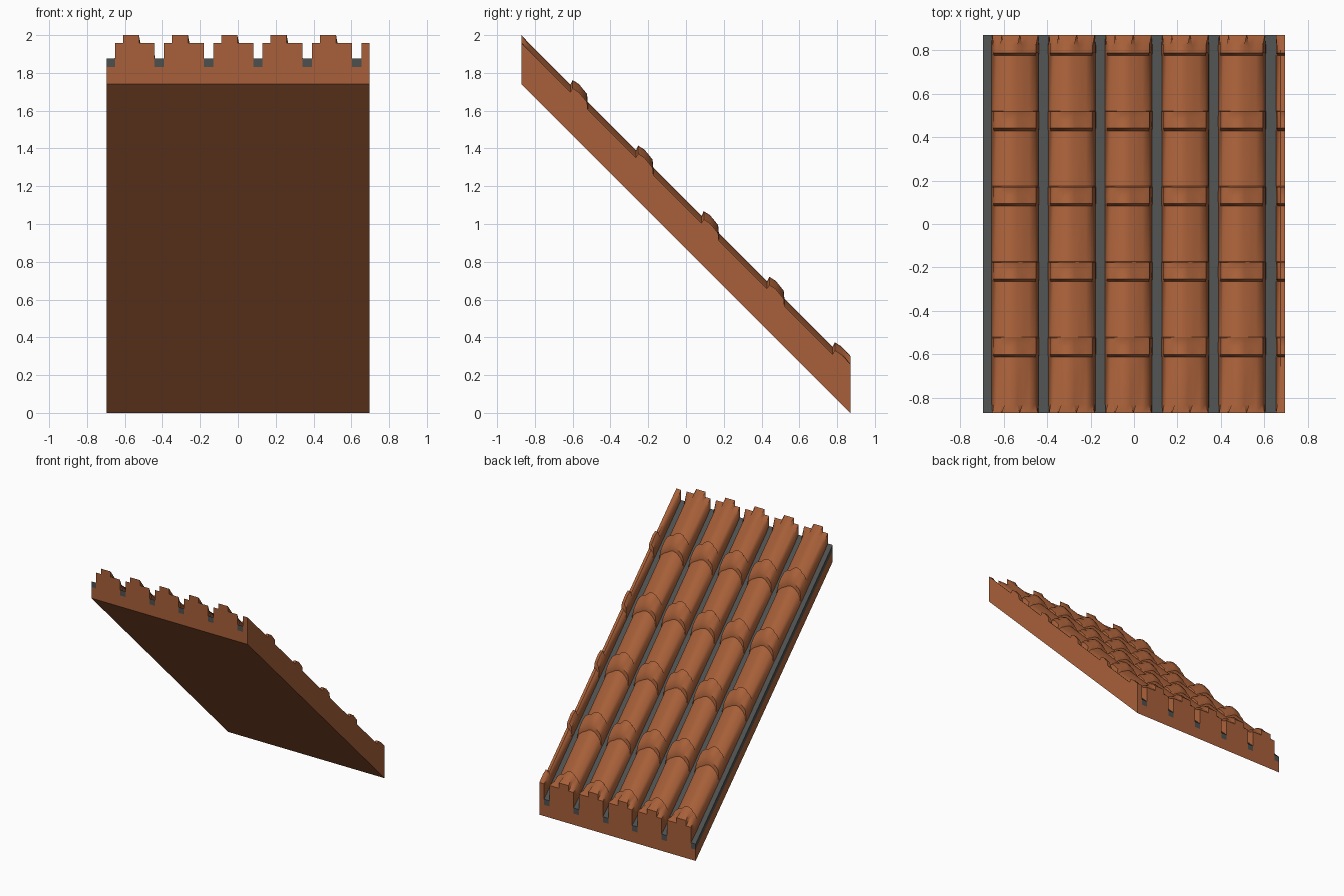
import bpy, bmesh, math

if "Cube" in bpy.data.objects:
    bpy.data.objects.remove(bpy.data.objects["Cube"], do_unlink=True)

HALF_X, HALF_Y = 0.695, 0.87      # footprint half sizes
PITCH, FIRST = 0.261, -0.652      # tile spacing and first tile's edge
WIDTH, FLOOR, GUTTER = 0.211, 0.09, 0.135
ROW, FIRST_ROW, COLLAR = 0.347, -0.612, 0.092


def material(name, rgb):
    m = bpy.data.materials.new(name)
    m.use_nodes = True
    m.diffuse_color = (*rgb, 1)
    m.node_tree.nodes["Principled BSDF"].inputs["Base Color"].default_value = (*rgb, 1)
    return m


clay = material("terracotta", (0.39, 0.117, 0.041))
slate = material("dark_grey", (0.076, 0.08, 0.078))


def loft(name, sections, mat, smooth=False):
    """Join closed (x, height) outlines along the 45 degree slope."""
    bm = bmesh.new()
    rings = [[bm.verts.new((x, y, HALF_Y - y + h)) for x, h in outline]
             for y, outline in sections]
    n = len(rings[0])
    for a, b in zip(rings, rings[1:]):
        for i in range(n):
            j = (i + 1) % n
            bm.faces.new((a[i], a[j], b[j], b[i]))
    bm.faces.new(rings[0])
    bm.faces.new(rings[-1])
    bmesh.ops.recalc_face_normals(bm, faces=bm.faces)
    mesh = bpy.data.meshes.new(name)
    bm.to_mesh(mesh)
    bm.free()
    mesh.materials.append(mat)
    ob = bpy.data.objects.new(name, mesh)
    bpy.context.collection.objects.link(ob)
    if smooth:
        bpy.ops.object.select_all(action='DESELECT')
        ob.select_set(True)
        bpy.context.view_layer.objects.active = ob
        bpy.ops.object.shade_smooth_by_angle(angle=math.radians(35))
    return ob


def bar(name, x0, x1, h0, h1, mat):
    outline = [(x0, h0), (x1, h0), (x1, h1), (x0, h1)]
    return loft(name, [(-HALF_Y, outline), (HALF_Y, outline)], mat)


# Stepped tile outline: two shoulders and a raised ridge
LOW, HIGH = 0.217, 0.26
STEPS = [(0, FLOOR), (0, 0.15), (0, LOW), (0.02, LOW), (0.042, LOW),
         (0.042, HIGH), (0.085, HIGH), (0.127, HIGH),
         (0.127, LOW), (0.17, LOW), (WIDTH, LOW), (WIDTH, 0.15), (WIDTH, FLOOR)]


def soften(points, times):
    for _ in range(times):
        mid = [tuple((a + 2 * b + c) / 4 for a, b, c in zip(*trio))
               for trio in zip(points, points[1:], points[2:])]
        points = [points[0]] + mid + [points[-1]]
    return points


def outline(x, rail, times, lift):
    pts = [(px, h + (lift if h > 0.2 else 0)) for px, h in STEPS]
    if rail:
        pts = pts[:5]
    elif times:
        pts[0], pts[-1] = (-0.008, FLOOR), (WIDTH + 0.008, FLOOR)
    pts = soften(pts, times)
    if rail:
        pts.append((pts[-1][0], FLOOR))
    return [(x + px, h) for px, h in pts]


def tile_sections(x, rail=False):
    stations = [(-HALF_Y, 0, 0), (-0.83, 2, 0)]
    for r in range(5):
        y = FIRST_ROW + r * ROW
        stations += [(y, 2, 0), (y + 0.012, 1, 0.032),
                     (y + COLLAR / 2, 1, 0.044)]
        if r < 4:
            stations += [(y + COLLAR - 0.004, 1, 0.034), (y + COLLAR, 2, 0)]
    stations.append((HALF_Y, 0, 0.042))
    return [(y, outline(x, rail, times, lift)) for y, times, lift in stations]


# Sloping base slab
bar("roof_base", -HALF_X, HALF_X, 0, FLOOR, clay)

# Tile columns with overlapping collars, and the gutters between them
for i in range(6):
    x = FIRST + i * PITCH
    left = max(-HALF_X, x - PITCH + WIDTH)
    bar(f"gutter_{i + 1}", left, x, FLOOR, GUTTER, slate)
    if i < 5:
        loft(f"tile_column_{i + 1}", tile_sections(x), clay, True)

# Cut-off tile along the left edge
loft("edge_rail", tile_sections(FIRST + 5 * PITCH, True), clay, True)
